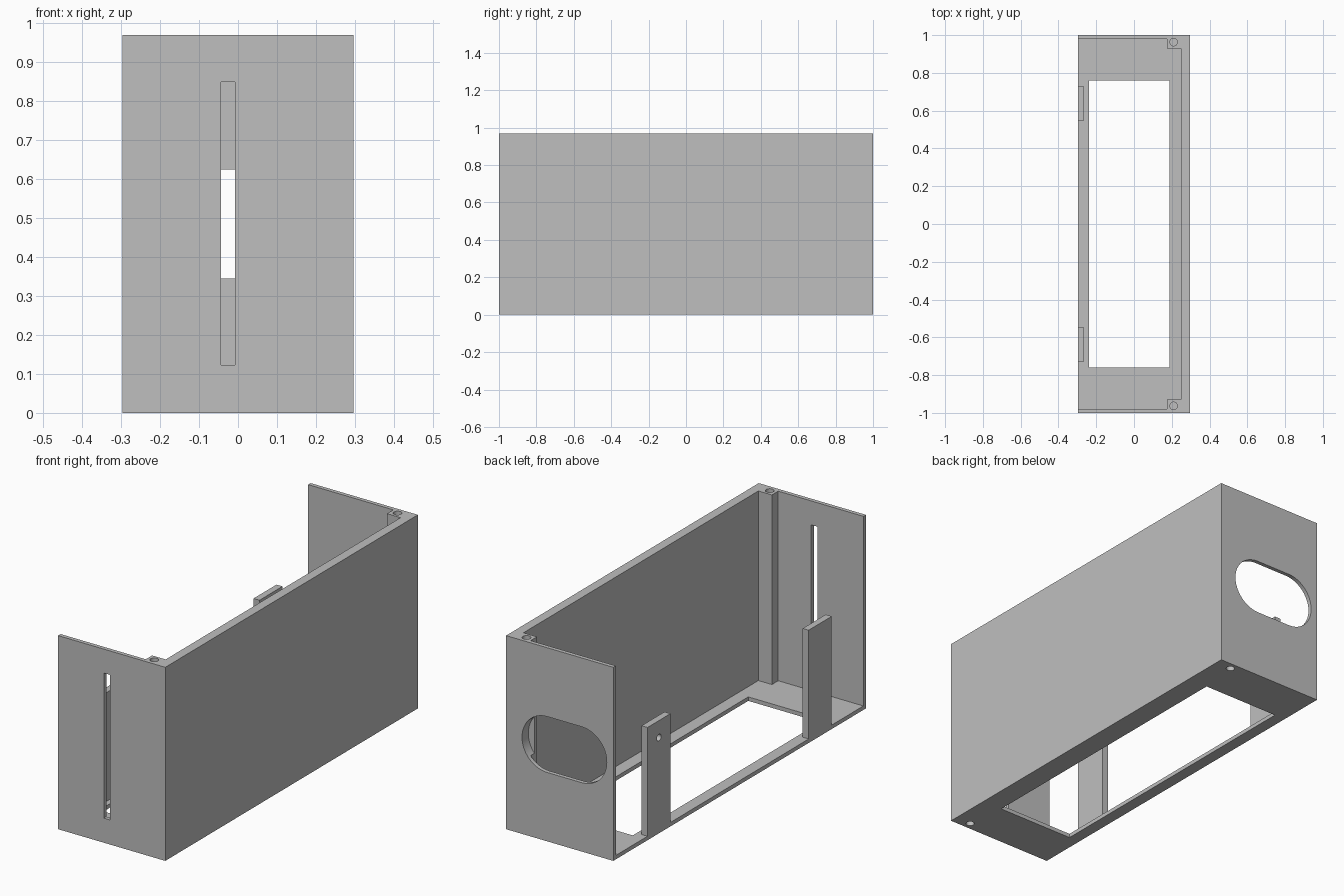
import bpy, bmesh, math
from mathutils import Matrix

cube = bpy.data.objects.get("Cube")
if cube:
    bpy.data.objects.remove(cube, do_unlink=True)

W, D, H = 0.297, 1.0, 0.97      # half width, half depth, height
T = 0.02                        # thickness of floor and end walls
AXIS = -0.026                   # x of the slot and the oval opening

grey = bpy.data.materials.new("light grey")
grey.use_nodes = True
colour = (0.52, 0.52, 0.52, 1)
grey.diffuse_color = colour
grey.node_tree.nodes["Principled BSDF"].inputs["Base Color"].default_value = colour


def prism(name, outline, low, high, turn=None):
    """Extrude an outline along z from low to high, then turn it."""
    bm = bmesh.new()
    face = bm.faces.new([bm.verts.new((x, y, low)) for x, y in outline])
    top = bmesh.ops.extrude_face_region(bm, geom=[face])["geom"]
    moved = [v for v in top if isinstance(v, bmesh.types.BMVert)]
    bmesh.ops.translate(bm, verts=moved, vec=(0, 0, high - low))
    if turn:
        bm.transform(turn)
    bmesh.ops.recalc_face_normals(bm, faces=bm.faces)
    mesh = bpy.data.meshes.new(name)
    bm.to_mesh(mesh)
    bm.free()
    mesh.materials.append(grey)
    obj = bpy.data.objects.new(name, mesh)
    bpy.context.collection.objects.link(obj)
    return obj


def rect(x0, x1, y0, y1):
    return [(x0, y0), (x1, y0), (x1, y1), (x0, y1)]


def stadium(cx, cy, radius, straight=0, steps=24):
    """Circle, or two half circles joined by straight sides along x."""
    points = []
    for side in (1, -1):
        for i in range(steps + 1 if straight else steps):
            a = math.pi * (i / steps - 0.5)
            points.append((cx + side * (straight + radius * math.cos(a)),
                           cy + side * radius * math.sin(a)))
    return points


def finish(obj, cutters):
    """Cut the openings, bake them in and shade."""
    for cutter in cutters:
        cutter.hide_render = True
        mod = obj.modifiers.new(cutter.name, "BOOLEAN")
        mod.operation, mod.solver, mod.object = "DIFFERENCE", "EXACT", cutter
    graph = bpy.context.evaluated_depsgraph_get()
    baked = bpy.data.meshes.new_from_object(obj.evaluated_get(graph))
    obj.modifiers.clear()
    obj.data = baked
    for cutter in cutters:
        bpy.data.objects.remove(cutter, do_unlink=True)
    bpy.ops.object.select_all(action="DESELECT")
    obj.select_set(True)
    bpy.context.view_layer.objects.active = obj
    bpy.ops.object.shade_smooth_by_angle(angle=math.radians(30))


# Turns (x, height) outlines upright: local y becomes z, local z becomes -y
upright = Matrix.Rotation(math.pi / 2, 4, "X")
# Turns (y, height) outlines upright: local z becomes x
sideways = Matrix.Rotation(math.pi / 2, 4, "Z") @ upright

# Case, hollowed from one block so the screw columns stay in the corners
case = prism("case", rect(-W, W, -D, D), 0, H)
half = [(-0.4, D - T), (0.175, D - T), (0.175, 0.93), (0.25, 0.93)]
cavity = half + [(x, -y) for x, y in reversed(half)]
cutters = [
    prism("cavity_cutter", cavity, T, 1.2),
    prism("floor_window_cutter", rect(-0.237, 0.187, -0.76, 0.76), -0.1, 0.1),
    prism("front_slot_cutter", rect(AXIS - 0.018, AXIS + 0.018, 0.123, 0.85),
          0.95, 1.1, upright),
    prism("back_oval_cutter", stadium(AXIS, 0.485, 0.14, 0.095), -1.1, -0.95, upright),
]
# Blind screw holes at both ends of each column
for y in (-0.963, 0.963):
    for low, high in ((-0.1, 0.15), (H - 0.15, 1.1)):
        cutters.append(prism("screw_hole_cutter", stadium(0.21, y, 0.02, steps=12), low, high))
finish(case, cutters)

# Mounting tabs on the open side
for name, y in (("front_tab", -0.638), ("back_tab", 0.638)):
    tab = prism(name, rect(-W, -0.264, y - 0.091, y + 0.091), T, 0.565)
    hole = prism("tab_hole_cutter", stadium(y, 0.48, 0.017, steps=12), -0.4, -0.2, sideways)
    finish(tab, [hole])
